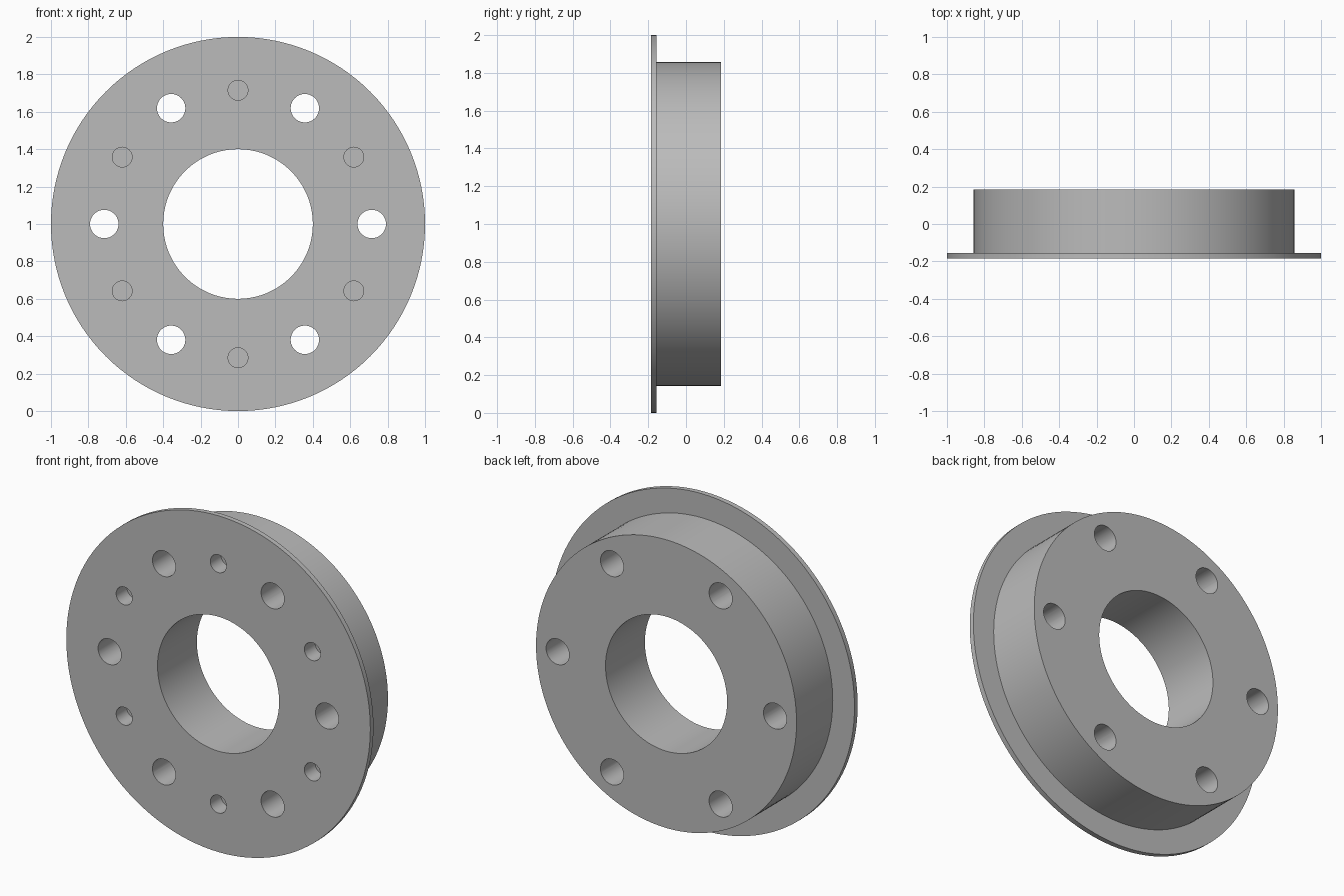
import bpy, bmesh
from math import cos, sin, tau, pi
from mathutils import Matrix, Vector

cube = bpy.data.objects.get("Cube")
if cube:
    bpy.data.objects.remove(cube, do_unlink=True)

FRONT, STEP, BACK = -0.185, -0.155, 0.185
RIM, HUB, BORE, BOLT_CIRCLE = 1.0, 0.857, 0.4, 0.715
CENTRE = Vector((0, 0, 1))

grey = bpy.data.materials.new("plain grey")
grey.use_nodes = True
colour = (0.5, 0.5, 0.5, 1)
grey.diffuse_color = colour
grey.node_tree.nodes["Principled BSDF"].inputs["Base Color"].default_value = colour


def make_object(name, bm):
    bmesh.ops.recalc_face_normals(bm, faces=bm.faces)
    mesh = bpy.data.meshes.new(name)
    bm.to_mesh(mesh)
    bm.free()
    mesh.materials.append(grey)
    obj = bpy.data.objects.new(name, mesh)
    bpy.context.collection.objects.link(obj)
    return obj


def hole_ring(name, radius, y0, y1, offset):
    """Six cylinders along y, spaced evenly round the bolt circle."""
    bm = bmesh.new()
    for i in range(6):
        a = offset + i * tau / 6
        place = CENTRE + Vector((BOLT_CIRCLE * cos(a), (y0 + y1) / 2, BOLT_CIRCLE * sin(a)))
        bmesh.ops.create_cone(
            bm, cap_ends=True, segments=40, radius1=radius, radius2=radius, depth=y1 - y0,
            matrix=Matrix.Translation(place) @ Matrix.Rotation(pi / 2, 4, "X"))
    obj = make_object(name, bm)
    obj.hide_render = True
    return obj


# Stepped ring: flange at the front, hub behind, bore through the middle
bm = bmesh.new()
profile = [(BORE, FRONT), (RIM, FRONT), (RIM, STEP), (HUB, STEP), (HUB, BACK), (BORE, BACK)]
verts = [bm.verts.new((r, y, 1)) for r, y in profile]
edges = [bm.edges.new((v, verts[i - 1])) for i, v in enumerate(verts)]
bmesh.ops.spin(bm, geom=verts + edges, cent=CENTRE, axis=(0, 1, 0), angle=tau, steps=128)
bmesh.ops.remove_doubles(bm, verts=bm.verts, dist=1e-4)
ring = make_object("flanged_ring", bm)

# Large holes go right through, small ones stop short behind the front face
cutters = [
    hole_ring("through_hole_cutter", 0.076, FRONT - 0.1, BACK + 0.1, 0),
    hole_ring("blind_hole_cutter", 0.053, FRONT - 0.1, FRONT + 0.1, tau / 12),
]
bpy.ops.object.select_all(action="DESELECT")
bpy.context.view_layer.objects.active = ring
ring.select_set(True)
for cutter in cutters:
    cut = ring.modifiers.new(cutter.name, "BOOLEAN")
    cut.operation, cut.solver, cut.object = "DIFFERENCE", "EXACT", cutter
    bpy.ops.object.modifier_apply(modifier=cut.name)
    bpy.data.objects.remove(cutter, do_unlink=True)

bpy.ops.object.shade_smooth_by_angle(angle=pi / 6)
